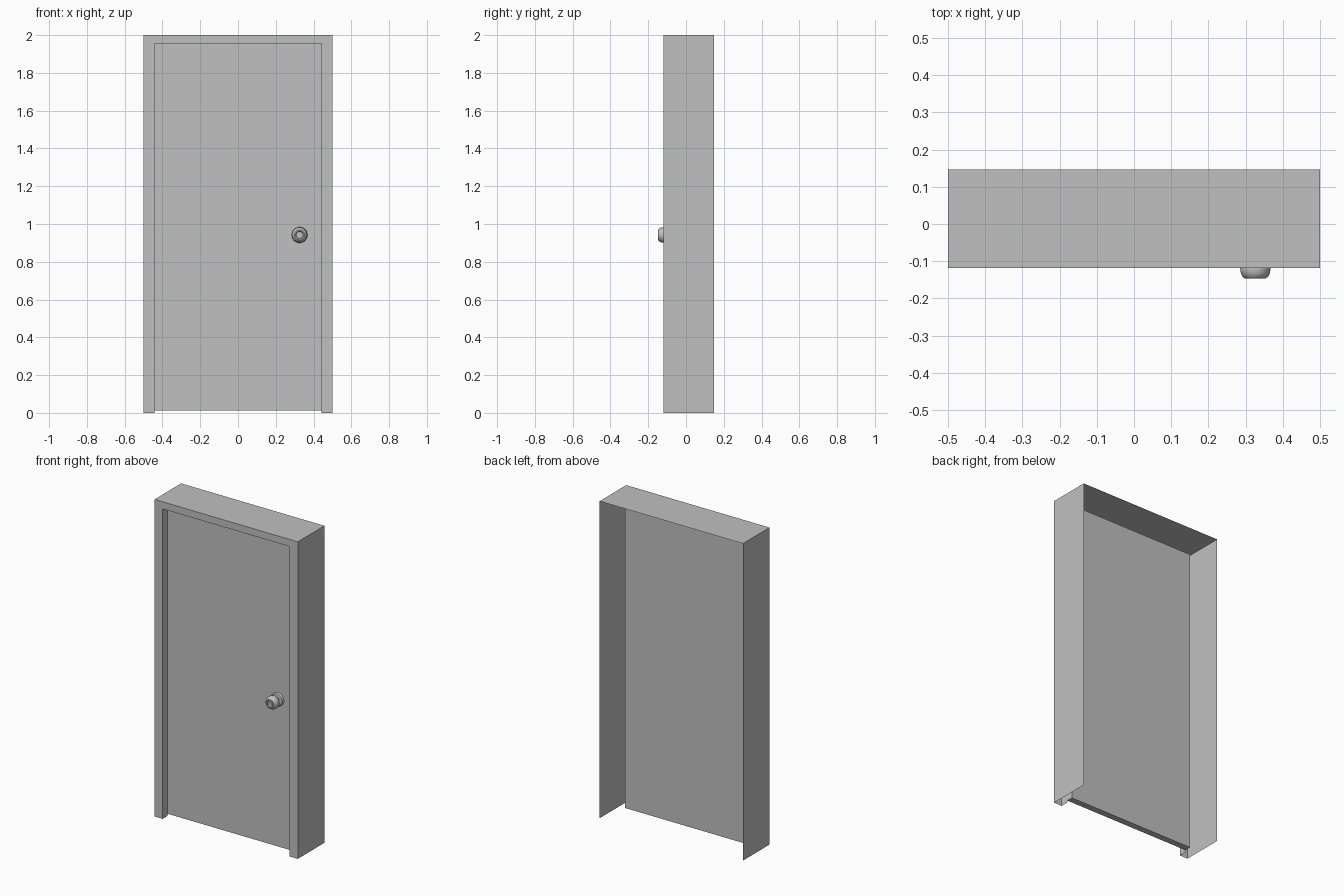
import bpy
import bmesh
from math import pi
from mathutils import Matrix, Vector

cube = bpy.data.objects.get("Cube")
if cube:
    bpy.data.objects.remove(cube, do_unlink=True)

grey = bpy.data.materials.new("plain grey")
grey.use_nodes = True
colour = (0.53, 0.53, 0.53, 1)
grey.diffuse_color = colour
grey.node_tree.nodes["Principled BSDF"].inputs["Base Color"].default_value = colour

BACK, FRONT, RECESS, DOOR_BACK = 0.147, -0.118, -0.068, -0.027
OUTER, INNER, HEAD, SILL = 0.5, 0.443, 1.955, 0.013
KNOB = Vector((0.326, 0, 0.942))


def finish(name, bm):
    mesh = bpy.data.meshes.new(name)
    bm.to_mesh(mesh)
    bm.free()
    obj = bpy.data.objects.new(name, mesh)
    bpy.context.collection.objects.link(obj)
    mesh.materials.append(grey)
    return obj


def box(name, low, high):
    low, high = Vector(low), Vector(high)
    bm = bmesh.new()
    place = Matrix.Translation((low + high) / 2) @ Matrix.Diagonal((*(high - low), 1))
    bmesh.ops.create_cube(bm, size=1, matrix=place)
    return finish(name, bm)


def turned(name, profile, steps=32):
    """Spin (radius, y) points around the knob axis."""
    bm = bmesh.new()
    verts = [bm.verts.new(KNOB + Vector((r, y, 0))) for r, y in profile]
    edges = [bm.edges.new(pair) for pair in zip(verts, verts[1:])]
    bmesh.ops.spin(bm, geom=verts + edges, cent=KNOB, axis=(0, 1, 0),
                   angle=2 * pi, steps=steps)
    bmesh.ops.remove_doubles(bm, verts=bm.verts, dist=0.0002)
    bmesh.ops.recalc_face_normals(bm, faces=bm.faces)
    obj = finish(name, bm)
    bpy.ops.object.select_all(action='DESELECT')
    obj.select_set(True)
    bpy.context.view_layer.objects.active = obj
    bpy.ops.object.shade_smooth_by_angle(angle=0.7)
    return obj


# Thin frame shell: outer casing, front face and reveal, open behind and below
bm = bmesh.new()
rings = []
for half, top, y in ((OUTER, 2, BACK), (OUTER, 2, FRONT),
                     (INNER, HEAD, FRONT), (INNER, HEAD, RECESS)):
    arch = ((-half, 0), (-half, top), (half, top), (half, 0))
    rings.append([bm.verts.new((x, y, z)) for x, z in arch])
for a, b in zip(rings, rings[1:]):
    for i in range(3):
        bm.faces.new((a[i], b[i], b[i + 1], a[i + 1]))
finish("door_frame", bm)

# Door slab set back in the frame
box("door_panel", (-INNER, RECESS, SILL), (INNER, DOOR_BACK, HEAD))

# Round plate against the door
turned("knob_plate", [(0, RECESS), (0.042, RECESS), (0.042, -0.073),
                      (0.037, -0.079), (0.018, -0.081), (0, -0.081)])

# Knob with a neck, rounded body and dished face
turned("door_knob", [(0.018, -0.079), (0.018, -0.094), (0.03, -0.1),
                     (0.039, -0.108), (0.041, -0.118), (0.039, -0.132),
                     (0.034, -0.142), (0.027, -0.147), (0.021, -0.146),
                     (0.018, -0.141), (0, -0.141)])

# Lock core and key slot in the knob face
turned("lock_core", [(0.013, -0.14), (0.013, -0.145), (0, -0.145)], 16)
box("key_slot", KNOB + Vector((-0.002, -0.1465, -0.008)),
    KNOB + Vector((0.002, -0.144, 0.008)))
